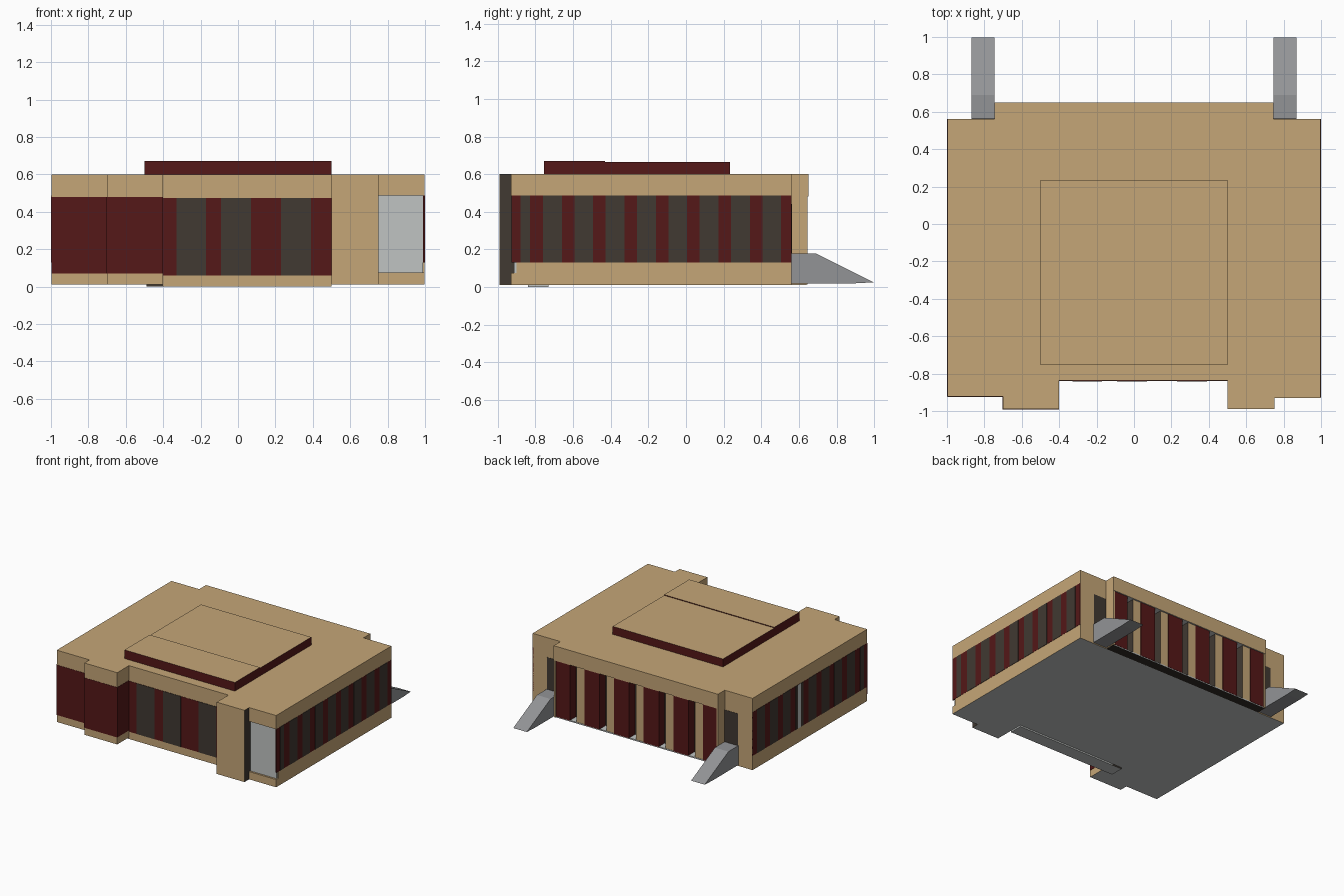
import bpy, bmesh

if "Cube" in bpy.data.objects:
    bpy.data.objects.remove(bpy.data.objects["Cube"])


def material(name, rgb):
    m = bpy.data.materials.new(name)
    m.diffuse_color = (*rgb, 1)
    m.use_nodes = True
    m.node_tree.nodes["Principled BSDF"].inputs["Base Color"].default_value = m.diffuse_color
    return m


TAN = material("sandstone tan", (0.56, 0.38, 0.185))
MAROON = material("dark maroon", (0.09, 0.009, 0.009))
DARK = material("dark window", (0.052, 0.041, 0.032))
GREY = material("ramp grey", (0.29, 0.295, 0.305))
LIGHT = material("light grey", (0.53, 0.55, 0.54))
BLACK = material("near black", (0.03, 0.024, 0.019))


def finish(name, bm, mats, rule=None):
    bmesh.ops.recalc_face_normals(bm, faces=bm.faces)
    bm.normal_update()
    if rule:
        for f in bm.faces:
            f.material_index = rule(f)
    me = bpy.data.meshes.new(name)
    bm.to_mesh(me)
    bm.free()
    for m in mats:
        me.materials.append(m)
    ob = bpy.data.objects.new(name, me)
    bpy.context.collection.objects.link(ob)
    return ob


def prism(name, pts, axis, a, b, mats, rule=None):
    """Extrude a 2D outline along x or z."""
    bm = bmesh.new()
    put = (lambda p, t: (t, *p)) if axis == "x" else (lambda p, t: (*p, t))
    face = bm.faces.new([bm.verts.new(put(p, a)) for p in pts])
    ext = bmesh.ops.extrude_face_region(bm, geom=[face])
    move = (b - a, 0, 0) if axis == "x" else (0, 0, b - a)
    bmesh.ops.translate(bm, vec=move,
                        verts=[v for v in ext["geom"] if isinstance(v, bmesh.types.BMVert)])
    return finish(name, bm, mats, rule)


def box(name, x, y, z, mats, rule=None):
    pts = [(x[0], y[0]), (x[1], y[0]), (x[1], y[1]), (x[0], y[1])]
    return prism(name, pts, "z", z[0], z[1], mats, rule)


def underside(f):
    return 1 if f.normal.z < -0.5 else 0


def not_front(f):
    return 0 if f.normal.y < -0.5 else 1


# main building, with front piers and the recessed entrance front
outline = [(-0.997, 0.562), (-0.997, -0.923), (-0.7, -0.923), (-0.7, -0.99), (-0.402, -0.99),
           (-0.402, -0.838), (0.5, -0.838), (0.5, -0.99), (0.75, -0.99), (0.75, -0.9),
           (0.997, -0.9), (0.997, 0.562)]
prism("main_building", outline, "z", 0.012, 0.6, [TAN, LIGHT], underside)

# raised roof block: maroon sides and tan top, in two slight levels
top_rule = lambda f: 1 if f.normal.z > 0.5 else 0
box("roof_block_front", (-0.5, 0.5), (-0.755, -0.43), (0.6, 0.671), [MAROON, TAN], top_rule)
box("roof_block_rear", (-0.5, 0.5), (-0.43, 0.235), (0.6, 0.665), [MAROON, TAN], top_rule)

# side wall bands with rows of windows
for side, label, front in ((1, "right", -0.928), (-1, "left", -0.922)):
    def side_plate(name, y, z, out, mat):
        xs = sorted((side * 0.99, side * out))
        box(f"{label}_{name}", xs, y, z, [mat])

    side_plate("wall_band", (front, 0.562), (0.13, 0.487), 0.9985, MAROON)
    side_plate("corner_window", (-0.88, -0.83), (0.13, 0.487), 1.0, DARK)
    for i in range(8):
        y = -0.76 + i * 0.1665
        side_plate(f"window_{i}", (y, y + 0.1), (0.13, 0.487), 1.0, DARK)
box("left_light_strip", (-1.0, -0.99), (-0.06, -0.02), (0.13, 0.487), [LIGHT])

# front: maroon cladding on left wing and pier
box("left_wing_cladding", (-0.998, -0.7), (-0.925, -0.915), (0.07, 0.48), [MAROON])
box("left_pier_cladding", (-0.702, -0.4), (-0.992, -0.83), (0.07, 0.48), [MAROON])

# entrance front with three windows
box("entrance_cladding", (-0.4, 0.5), (-0.84, -0.83), (0.06, 0.475), [MAROON])
for i, x in enumerate((-0.33, -0.09, 0.23)):
    box(f"entrance_window_{i}", (x, x + 0.16), (-0.8415, -0.83), (0.06, 0.475), [DARK])
box("entrance_sill", (-0.4, 0.5), (-0.84, -0.73), (0, 0.06), [TAN, LIGHT], not_front)
box("entrance_footing", (-0.49, -0.4), (-0.84, -0.73), (0, 0.02), [DARK, LIGHT], underside)

# right front wing: dark pier side, tan lintel and sill around a recessed light panel
box("right_pier_side", (0.74, 0.752), (-0.9895, -0.9), (0.0125, 0.5995), [TAN, DARK],
    lambda f: 1 if f.normal.x > 0.5 else 0)
for name, z in (("lintel", (0.487, 0.6)), ("sill", (0.012, 0.075))):
    box(f"right_wing_{name}", (0.752, 0.997), (-0.93, -0.9), z, [TAN, LIGHT], underside)
box("right_wing_panel", (0.752, 0.99), (-0.915, -0.895), (0.075, 0.487), [LIGHT])

# rear bay: fascia, recessed dark wall, base, panels and pilasters
box("rear_fascia", (-0.745, 0.745), (0.56, 0.65), (0.48, 0.6), [TAN, LIGHT], underside)
box("rear_dark_wall", (-0.725, 0.725), (0.555, 0.565), (0.02, 0.48), [DARK])
box("rear_base", (-0.74, 0.74), (0.56, 0.64), (0.012, 0.022), [LIGHT, BLACK], underside)
rear_rule = lambda f: 0 if f.normal.y > 0.5 else 1
for i in range(6):
    x = 0.74 - i * 0.2685
    box(f"rear_panel_{i}", (x - 0.137, x), (0.56, 0.642), (0.02, 0.48), [MAROON])
    if i < 5:
        box(f"rear_pilaster_{i}", (x - 0.2685, x - 0.195), (0.56, 0.637), (0.02, 0.48),
            [TAN, DARK], rear_rule)

# rear end walls, doors and ramps on both sides
ramp = [(0.56, 0.02), (0.9, 0.02), (0.998, 0.025), (0.69, 0.178), (0.56, 0.178)]
for side, label in ((1, "right"), (-1, "left")):
    span = lambda a, b: sorted((side * a, side * b))
    box(f"{label}_rear_end_wall", span(0.73, 0.745), (0.56, 0.647), (0.014, 0.6), [TAN])
    box(f"{label}_rear_door", span(0.745, 0.865), (0.555, 0.564), (0.17, 0.44), [DARK])
    a, b = span(0.745, 0.868)
    prism(f"{label}_ramp", ramp, "x", a, b, [GREY])
